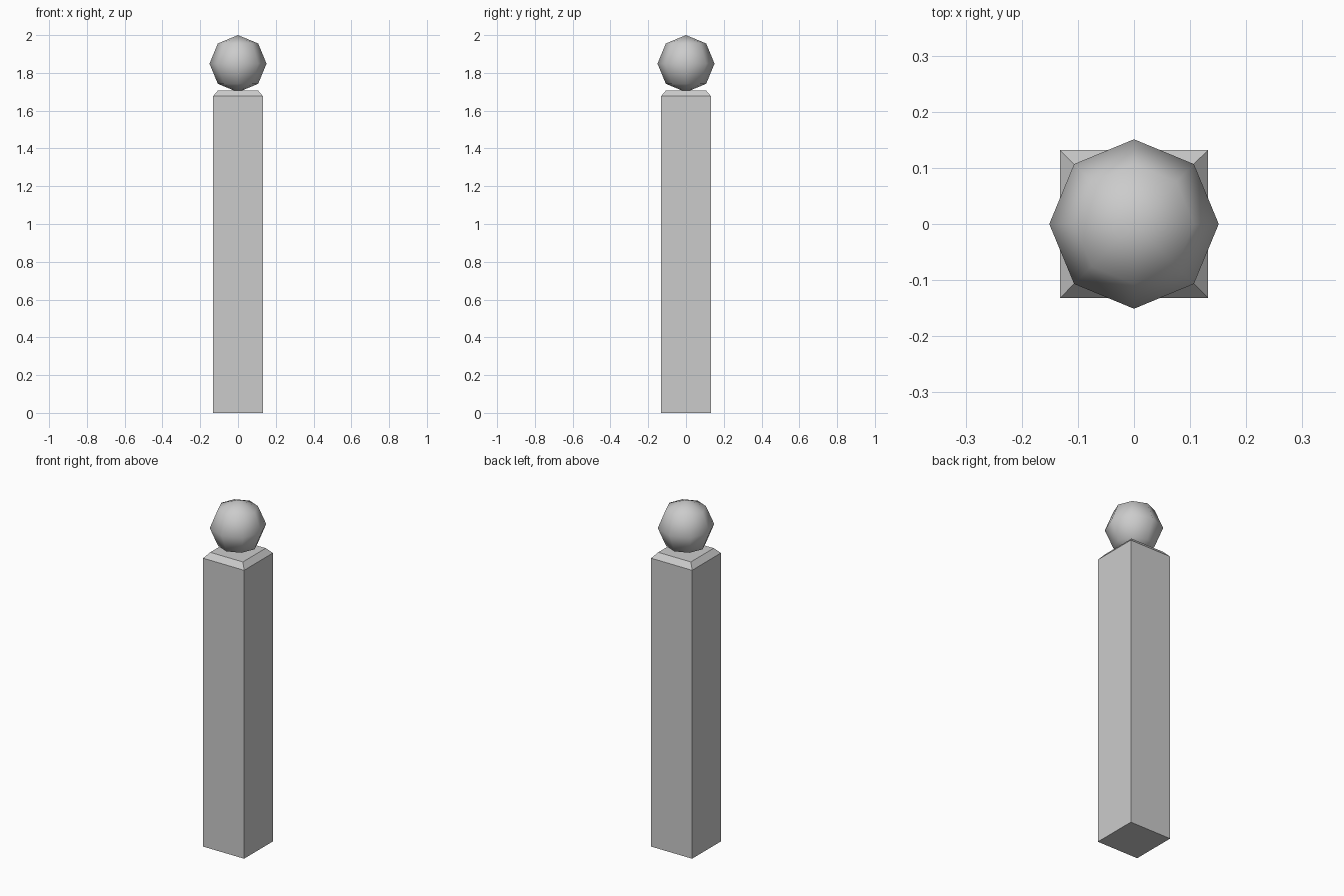
import bpy, bmesh, math

if "Cube" in bpy.data.objects:
    bpy.data.objects.remove(bpy.data.objects["Cube"], do_unlink=True)

stone = bpy.data.materials.new("grey_stone")
stone.use_nodes = True
colour = (0.6, 0.6, 0.6, 1)
stone.diffuse_color = colour
stone.node_tree.nodes["Principled BSDF"].inputs["Base Color"].default_value = colour

HALF, CAP_HALF = 0.132, 0.105
SHOULDER, CAP_TOP = 1.677, 1.708
RADIUS = 0.151


def add_object(name, bm):
    bmesh.ops.recalc_face_normals(bm, faces=bm.faces)
    mesh = bpy.data.meshes.new(name)
    bm.to_mesh(mesh)
    bm.free()
    mesh.materials.append(stone)
    obj = bpy.data.objects.new(name, mesh)
    bpy.context.collection.objects.link(obj)
    return obj


# Square post with a sloped shoulder, lofted through three square sections
bm = bmesh.new()
rings = []
for half, z in ((HALF, 0), (HALF, SHOULDER), (CAP_HALF, CAP_TOP)):
    rings.append([bm.verts.new((half * x, half * y, z))
                  for x, y in ((-1, -1), (1, -1), (1, 1), (-1, 1))])
for low, high in zip(rings, rings[1:]):
    for i in range(4):
        j = (i + 1) % 4
        bm.faces.new((low[i], low[j], high[j], high[i]))
bm.faces.new(rings[0][::-1])
bm.faces.new(rings[-1])
add_object("post", bm)

# Low-poly ball finial, smooth shaded
bm = bmesh.new()
bmesh.ops.create_uvsphere(bm, u_segments=8, v_segments=4, radius=RADIUS)
bmesh.ops.translate(bm, verts=bm.verts, vec=(0, 0, 2 - RADIUS))
ball = add_object("ball_finial", bm)
for face in ball.data.polygons:
    face.use_smooth = True
